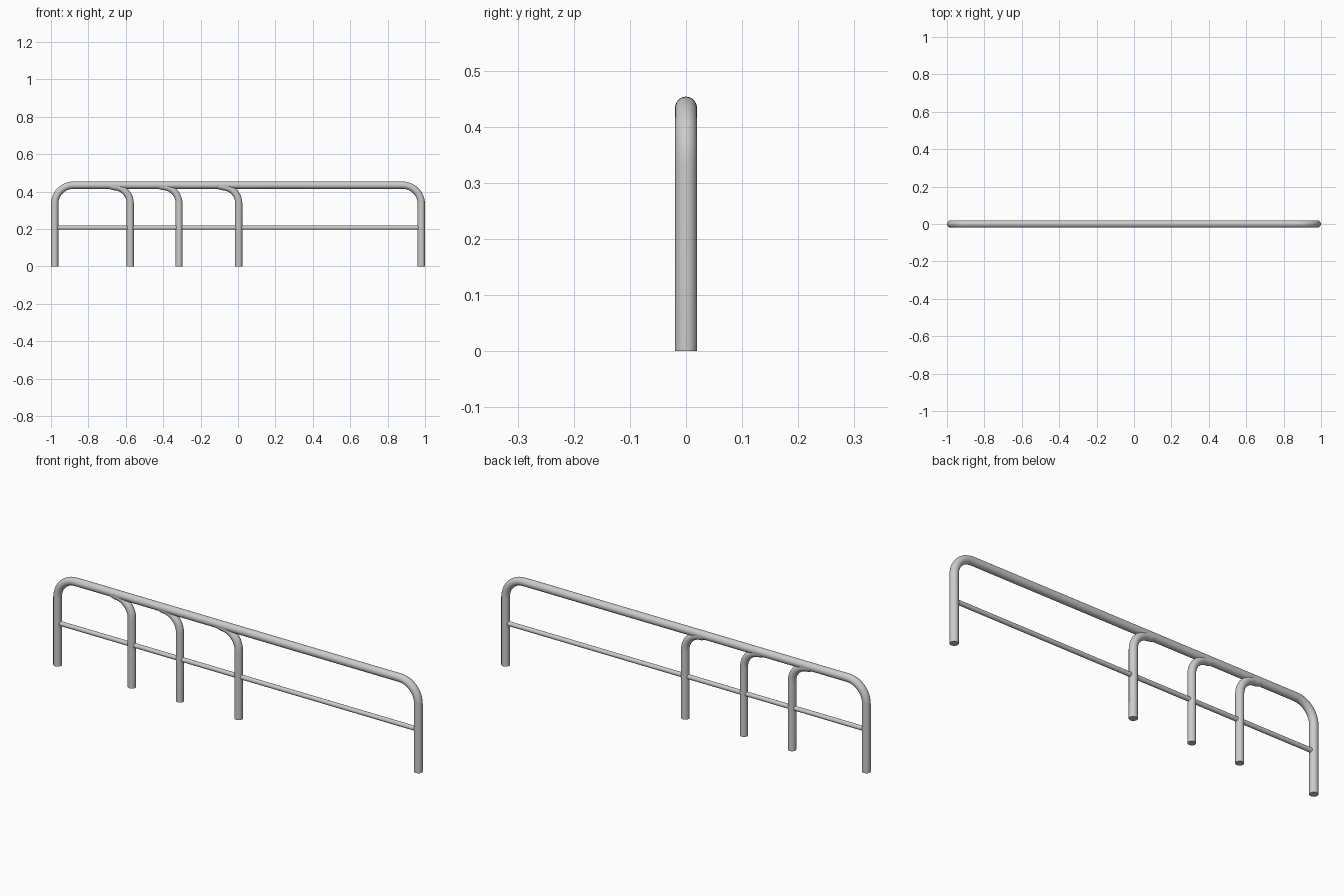
import bpy, bmesh, math
from mathutils import Vector

if "Cube" in bpy.data.objects:
    bpy.data.objects.remove(bpy.data.objects["Cube"])

SIDES = 24

def arc(cx, cz, r, a0, a1, n=12):
    """Points of a bend in the XZ plane, angles in degrees."""
    return [(cx + r * math.cos(math.radians(a0 + (a1 - a0) * i / n)),
             cz + r * math.sin(math.radians(a0 + (a1 - a0) * i / n))) for i in range(n + 1)]

def tube(name, path, radius):
    """Sweep a capped round tube along a path in the XZ plane."""
    pts = [Vector((x, 0, z)) for x, z in path]
    bm = bmesh.new()
    rings = []
    for i, p in enumerate(pts):
        t = (pts[min(i + 1, len(pts) - 1)] - pts[max(i - 1, 0)]).normalized()
        if i in (0, len(pts) - 1):  # square ends
            t = Vector((round(t.x), 0, round(t.z)))
        side = Vector((0, 1, 0))
        up = side.cross(t)
        rings.append([bm.verts.new(p + radius * (math.cos(a) * side + math.sin(a) * up))
                      for a in (2 * math.pi * k / SIDES for k in range(SIDES))])
    for a, b in zip(rings, rings[1:]):
        for k in range(SIDES):
            j = (k + 1) % SIDES
            bm.faces.new((a[k], a[j], b[j], b[k]))
    bm.faces.new(rings[0])
    bm.faces.new(rings[-1])
    bmesh.ops.recalc_face_normals(bm, faces=bm.faces)
    me = bpy.data.meshes.new(name)
    bm.to_mesh(me)
    bm.free()
    ob = bpy.data.objects.new(name, me)
    bpy.context.collection.objects.link(ob)
    bpy.ops.object.select_all(action='DESELECT')
    ob.select_set(True)
    bpy.context.view_layer.objects.active = ob
    bpy.ops.object.shade_smooth_by_angle(angle=math.radians(40))
    return ob

# Outer frame: two end legs joined by the bent top rail
R, X, Z = 0.1, 0.98, 0.434
tube("outer_frame",
     [(-X, 0)] + arc(-X + R, Z - R, R, 180, 90) + arc(X - R, Z - R, R, 90, 0) + [(X, 0)], 0.0195)

# Thin lower rail
tube("lower_rail", [(-0.97, 0.207), (0.97, 0.207)], 0.011)

# Inner legs that bend left into the top rail
for i, (x, r) in enumerate([(-0.576, 0.019), (-0.315, 0.018), (0.004, 0.019)]):
    b = 0.09
    tube(f"inner_leg_{i + 1}",
         [(x, 0)] + arc(x - b, 0.426 - b, b, 0, 90) + [(x - b - 0.02, 0.432)], r)
